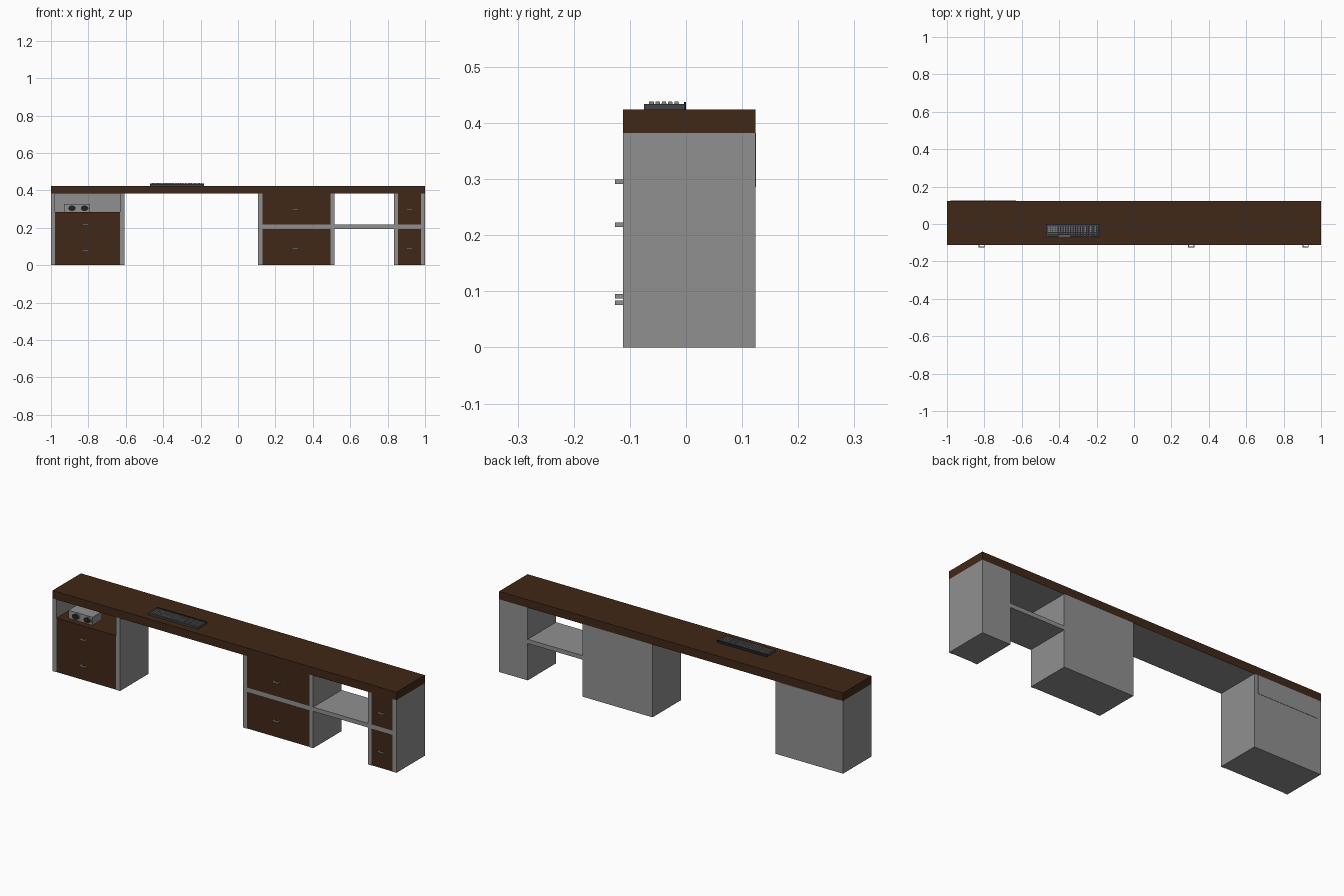
import bpy, bmesh, math
from mathutils import Matrix, Vector

if "Cube" in bpy.data.objects:
    bpy.data.objects.remove(bpy.data.objects["Cube"])


def mat(name, col):
    m = bpy.data.materials.new(name)
    m.diffuse_color = (*col, 1)
    m.use_nodes = True
    m.node_tree.nodes["Principled BSDF"].inputs["Base Color"].default_value = m.diffuse_color
    return m


BROWN = mat("dark_wood", (0.053, 0.021, 0.0085))
GREY = mat("mid_grey", (0.28, 0.28, 0.28))
DARK = mat("charcoal", (0.055, 0.057, 0.06))
KEYS = mat("key_grey", (0.2, 0.2, 0.205))
BLACK = mat("black", (0.015, 0.015, 0.015))
Y0, Y1, H, TOP = -0.112, 0.1235, 0.382, 0.424


def add_box(bm, x0, x1, y0, y1, z0, z1, taper=1.0):
    c = Vector(((x0 + x1) / 2, (y0 + y1) / 2, (z0 + z1) / 2))
    m = Matrix.Translation(c) @ Matrix.Diagonal((x1 - x0, y1 - y0, z1 - z0, 1))
    vs = bmesh.ops.create_cube(bm, size=1, matrix=m)["verts"]
    for v in vs:
        if v.co.z > c.z:
            v.co.x = c.x + (v.co.x - c.x) * taper
            v.co.y = c.y + (v.co.y - c.y) * taper


def finish(name, bm, material=GREY):
    me = bpy.data.meshes.new(name)
    bm.to_mesh(me)
    bm.free()
    me.materials.append(material)
    ob = bpy.data.objects.new(name, me)
    bpy.context.collection.objects.link(ob)
    return ob


def boxes(name, parts, material=GREY):
    bm = bmesh.new()
    for p in parts:
        add_box(bm, *p)
    return finish(name, bm, material)


def handle(name, x, z):
    # U-shaped pull: two legs and a front bar
    w, t, h, y = 0.017, 0.005, 0.004, -0.1265
    boxes(name, [(x - w, x + w, y, y + t, z - h, z + h),
                 (x - w, x - w + t, y + t, Y0, z - h, z + h),
                 (x + w - t, x + w, y + t, Y0, z - h, z + h)])


def cabinet(name, x0, x1, drawers, hx, t=0.022):
    # side panels, back, base, then drawers with pulls
    for side, a in (("left", x0), ("right", x1 - t)):
        boxes(f"{name}_{side}_panel", [(a, a + t, Y0, Y1, 0, H)])
    boxes(f"{name}_back", [(x0 + t, x1 - t, Y1 - 0.008, Y1, 0, H)])
    boxes(f"{name}_base", [(x0 + t, x1 - t, Y0 + 0.002, Y1 - 0.008, 0, 0.002)])
    for i, (z0, z1, hz) in enumerate(drawers):
        boxes(f"{name}_drawer_{i + 1}",
              [(x0 + t, x1 - t, Y0, Y1 - 0.008, z0, z1)], BROWN)
        handle(f"{name}_handle_{i + 1}", hx, hz)


# Desktop: wood with a plain grey underside
desk = boxes("desktop", [(-1, 1, Y0, Y1, H, TOP)], BROWN)
desk.data.materials.append(GREY)
for p in desk.data.polygons:
    if p.normal.z < -0.9:
        p.material_index = 1

# Cabinets
cabinet("left_cabinet", -1, -0.608, [(0.002, 0.15, 0.0795), (0.15, 0.285, 0.2185)], -0.815)
pair = [(0.002, 0.194, 0.091), (0.216, H, 0.295)]
cabinet("middle_cabinet", 0.108, 0.516, pair, 0.307)
cabinet("right_cabinet", 0.834, 1, pair, 0.917)

# Shelf running through the middle and right cabinets
for n, a, b in (("middle", 0.13, 0.494), ("open", 0.516, 0.834), ("right", 0.856, 0.978)):
    boxes(f"{n}_shelf", [(a, b, Y0, Y1 - (0 if n == "open" else 0.008), 0.194, 0.216)])

# Thin back sheet behind the open niche
boxes("niche_back_sheet", [(-0.98, -0.63, Y1, Y1 + 0.0015, 0.286, H)])

# Small speaker box in the niche
boxes("speaker_box", [(-0.93, -0.79, -0.08, 0.0, 0.285, 0.327)])
for side, x in (("left", -0.888), ("right", -0.82)):
    for part, r, y, m in (("rim", 0.026, -0.081, GREY), ("cone", 0.02, -0.0825, BLACK)):
        bm = bmesh.new()
        bmesh.ops.create_cone(bm, cap_ends=True, segments=24, radius1=r, radius2=r, depth=0.003,
                              matrix=Matrix.Translation((x, y, 0.304))
                              @ Matrix.Diagonal((1, 1, 0.72, 1))
                              @ Matrix.Rotation(math.pi / 2, 4, "X"))
        finish(f"speaker_{side}_{part}", bm, m)

# Keyboard body with a raised rear edge
boxes("keyboard_body", [(-0.47, -0.181, -0.075, -0.004, TOP, 0.434)], DARK)
boxes("keyboard_rear_edge", [(-0.47, -0.181, -0.004, 0.0, TOP, 0.437)], BLACK)

# Keys: main block, cursor block, number pad
bm = bmesh.new()
pitch = 0.0112
for r in range(5):
    y = -0.066 + r * pitch
    for start, n, p in ((-0.46, 14, 0.0135), (-0.265, 2, 0.0115), (-0.236, 4, 0.012)):
        for c in range(n):
            if r == 0 and n == 14 and 4 <= c <= 8:
                continue
            x = start + c * p
            add_box(bm, x, x + p - 0.0025, y, y + pitch - 0.0025, 0.434, 0.438, 0.8)
# space bar
add_box(bm, -0.406, -0.341, -0.066, -0.0573, 0.434, 0.438, 0.95)
finish("keyboard_keys", bm, KEYS)
